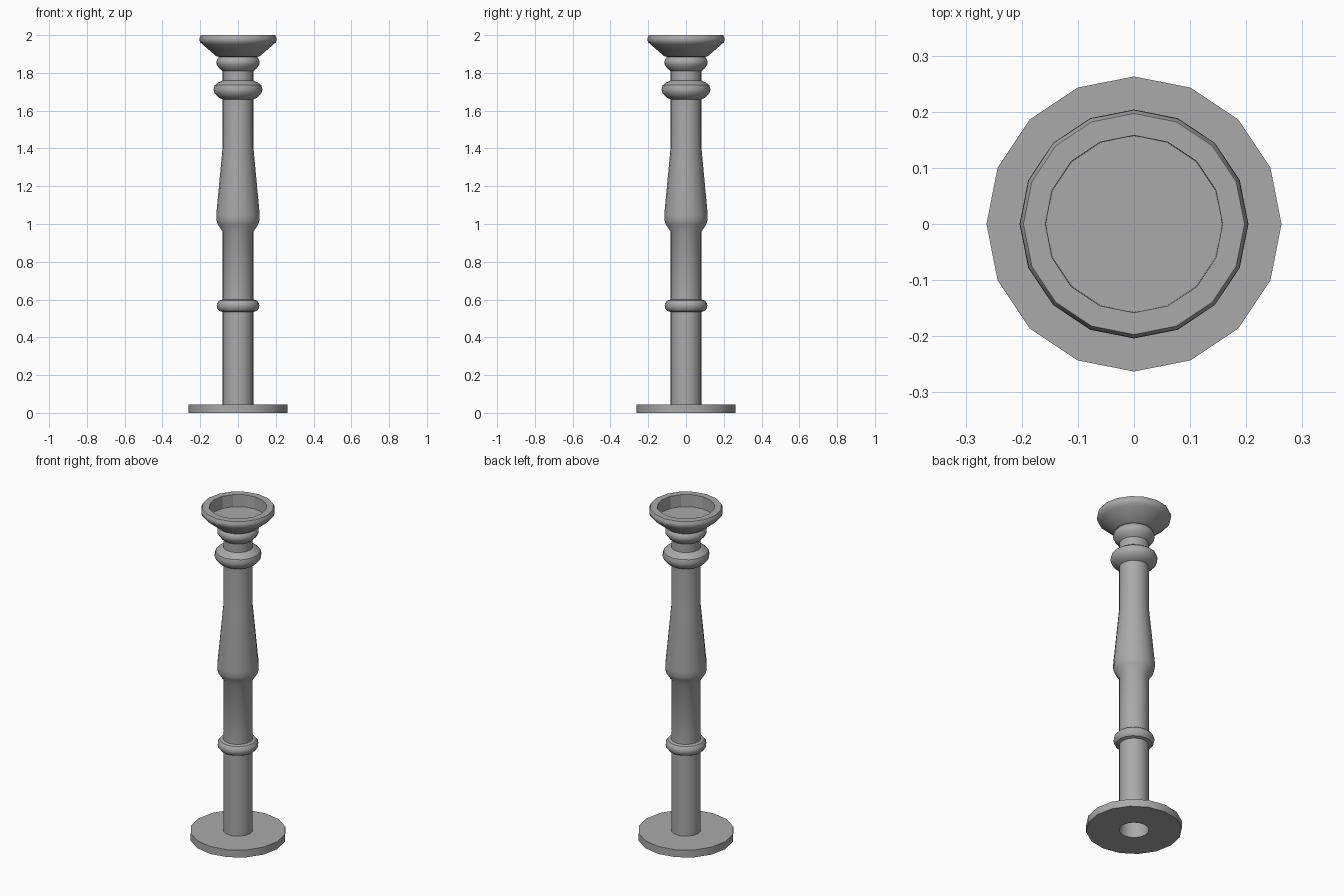
import bpy, bmesh, math

SIDES = 16

cube = bpy.data.objects.get("Cube")
if cube:
    bpy.data.objects.remove(cube, do_unlink=True)

grey = bpy.data.materials.new("plain grey")
grey.use_nodes = True
colour = (0.4, 0.4, 0.4, 1)
grey.diffuse_color = colour
grey.node_tree.nodes["Principled BSDF"].inputs["Base Color"].default_value = colour


def lathe(name, profile, closed=False, flat=None):
    """Turn a (radius, height) profile, listed bottom to top on the outside, round z."""
    bm = bmesh.new()
    rings = []
    for r, z in profile:
        if r == 0:
            rings.append([bm.verts.new((0, 0, z))] * SIDES)
            continue
        angles = [math.tau * i / SIDES for i in range(SIDES)]
        rings.append([bm.verts.new((r * math.cos(a), r * math.sin(a), z)) for a in angles])
    pairs = list(zip(rings, rings[1:]))
    if closed:
        pairs.append((rings[-1], rings[0]))
    for k, (low, high) in enumerate(pairs):
        for i in range(SIDES):
            j = (i + 1) % SIDES
            corners = dict.fromkeys((low[i], low[j], high[j], high[i]))
            bm.faces.new(list(corners)).material_index = 0
    mesh = bpy.data.meshes.new(name)
    bm.to_mesh(mesh)
    bm.free()
    mesh.materials.append(grey)
    obj = bpy.data.objects.new(name, mesh)
    bpy.context.collection.objects.link(obj)
    bpy.ops.object.select_all(action="DESELECT")
    obj.select_set(True)
    bpy.context.view_layer.objects.active = obj
    bpy.ops.object.shade_smooth_by_angle(angle=math.radians(35))
    # Leave the chosen band faceted
    if flat is not None:
        for p in mesh.polygons[flat * SIDES:(flat + 1) * SIDES]:
            p.use_smooth = False
    return obj


SHAFT = 0.082

# Round foot with a hole through its middle
lathe("base_plate", [(SHAFT, 0), (0.263, 0), (0.263, 0.045), (SHAFT, 0.045)], closed=True)

# Hollow turned shaft, open underneath, with three collars and a swelling
lathe("turned_shaft", [
    (SHAFT, 0), (SHAFT, 0.535),
    (0.1, 0.54), (0.11, 0.553), (0.113, 0.567), (0.11, 0.582), (0.1, 0.595), (SHAFT, 0.6),
    (SHAFT, 0.96), (0.108, 1.0), (0.114, 1.02), (0.115, 1.05), (SHAFT, 1.4),
    (SHAFT, 1.66), (0.103, 1.67), (0.123, 1.69), (0.13, 1.712), (0.123, 1.735),
    (0.103, 1.75), (SHAFT, 1.76),
    (SHAFT, 1.81), (0.1, 1.825), (0.113, 1.845), (0.115, 1.86), (0.108, 1.876), (0.1, 1.885),
])

# Flared cup with a flat rim and a shallow recess
lathe("candle_cup", [
    (0.1, 1.885), (0.115, 1.888), (0.187, 1.95), (0.2, 1.962), (0.204, 1.975),
    (0.203, 1.987), (0.197, 2.0), (0.158, 2.0), (0.157, 1.927), (0, 1.927),
], flat=7)
